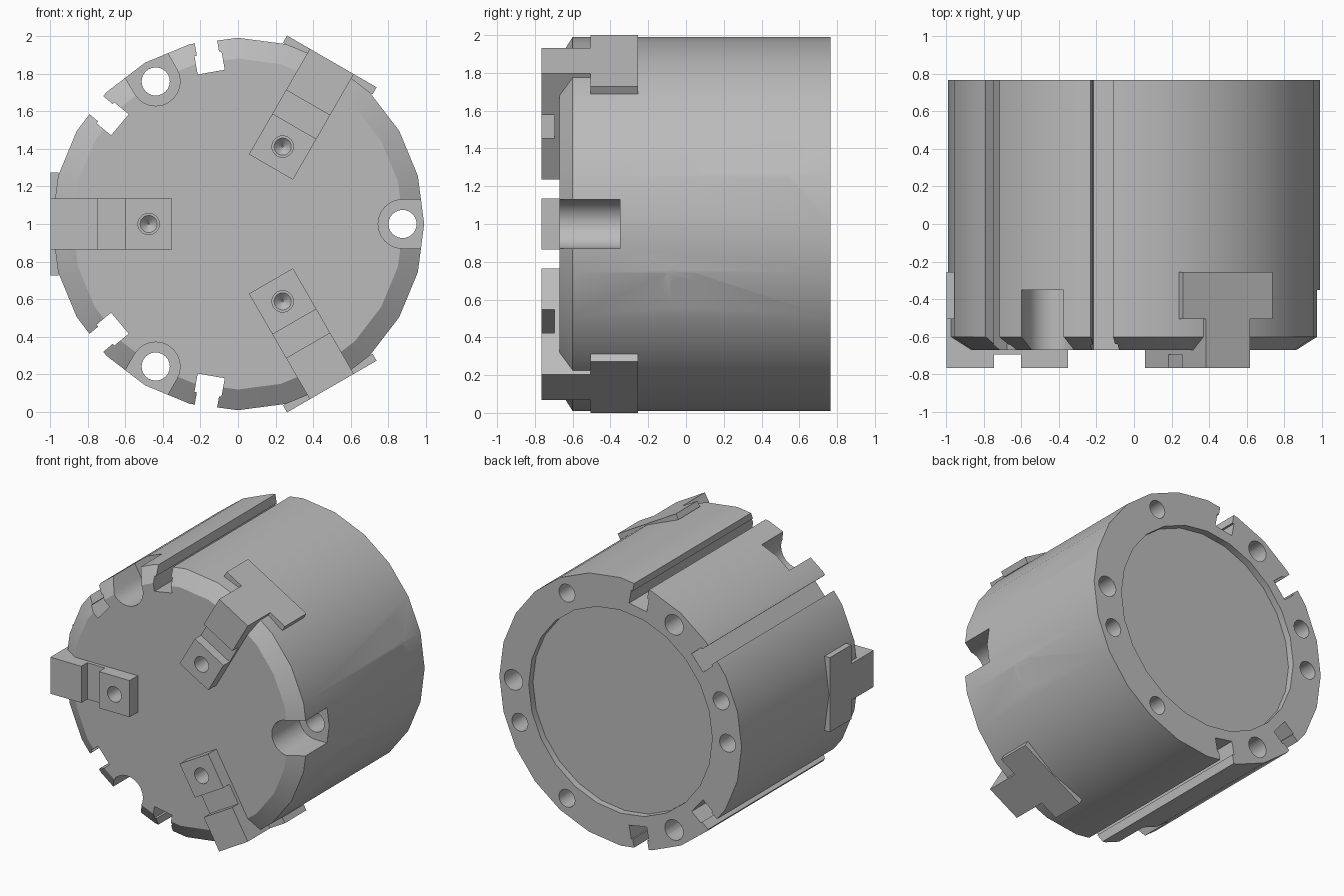
import bpy, bmesh
from math import radians, pi
from mathutils import Matrix, Vector

if "Cube" in bpy.data.objects:
    bpy.data.objects.remove(bpy.data.objects["Cube"], do_unlink=True)

steel = bpy.data.materials.new("machined steel")
steel.use_nodes = True
GREY = (0.5, 0.5, 0.5, 1)
steel.diffuse_color = GREY
steel.node_tree.nodes["Principled BSDF"].inputs["Base Color"].default_value = GREY

R = 0.99          # body radius
BACK, FRONT = 0.765, -0.67
TIP = -0.765      # front of the jaws
JAW_R = 0.998     # outer reach of the jaws


def spin(angle):
    """Turn the +x direction about the chuck axis, which runs along y."""
    return Matrix.Translation((0, 0, 1)) @ Matrix.Rotation(-radians(angle), 4, 'Y')


def finish(name, bm, angle=0):
    bmesh.ops.recalc_face_normals(bm, faces=bm.faces)
    bm.transform(spin(angle))
    mesh = bpy.data.meshes.new(name)
    bm.to_mesh(mesh)
    bm.free()
    mesh.materials.append(steel)
    ob = bpy.data.objects.new(name, mesh)
    bpy.context.collection.objects.link(ob)
    return ob


def box(name, x, y, half_z, angle=0):
    bm = bmesh.new()
    bmesh.ops.create_cube(bm, size=1)
    for v in bm.verts:
        v.co = (x[v.co.x > 0], y[v.co.y > 0], half_z if v.co.z > 0 else -half_z)
    return finish(name, bm, angle)


def rod(name, start, end, r, angle=0, r_end=None, sides=24):
    """Cylinder or cone between two points."""
    start, end = Vector(start), Vector(end)
    bm = bmesh.new()
    bmesh.ops.create_cone(bm, cap_ends=True, segments=sides, radius1=r,
                          radius2=r if r_end is None else r_end, depth=(end - start).length)
    turn = (end - start).to_track_quat('Z', 'Y').to_matrix().to_4x4()
    bm.transform(Matrix.Translation((start + end) / 2) @ turn)
    return finish(name, bm, angle)


def prism(name, profile, half_z, angle=0):
    """Closed x-y profile extruded along z."""
    bm = bmesh.new()
    face = bm.faces.new([bm.verts.new((x, y, -half_z)) for x, y in profile])
    ext = bmesh.ops.extrude_face_region(bm, geom=[face])
    top = [g for g in ext["geom"] if isinstance(g, bmesh.types.BMVert)]
    bmesh.ops.translate(bm, verts=top, vec=(0, 0, 2 * half_z))
    return finish(name, bm, angle)


def lathe(name, profile, sides):
    """Revolve (radius, y) points around y, closing on the axis."""
    bm = bmesh.new()
    verts = [bm.verts.new((r, y, 0)) for r, y in profile]
    edges = [bm.edges.new(pair) for pair in zip(verts, verts[1:])]
    bmesh.ops.spin(bm, geom=verts + edges, cent=(0, 0, 0), axis=(0, 1, 0),
                   angle=2 * pi, steps=sides)
    bmesh.ops.remove_doubles(bm, verts=bm.verts, dist=0.0005)
    return finish(name, bm)


def combine(target, other, operation='DIFFERENCE'):
    mod = target.modifiers.new(other.name, 'BOOLEAN')
    mod.operation, mod.solver, mod.object = operation, 'EXACT', other
    bpy.context.view_layer.objects.active = target
    bpy.ops.object.modifier_apply(modifier=mod.name)
    bpy.data.objects.remove(other, do_unlink=True)


def smooth(ob):
    bpy.ops.object.select_all(action='DESELECT')
    ob.select_set(True)
    bpy.context.view_layer.objects.active = ob
    bpy.ops.object.shade_smooth_by_angle(angle=radians(25))


# Chuck body with front chamfer and shallow round recess in the back
body = lathe("chuck_body", [(0, FRONT), (0.88, FRONT), (R, -0.6), (R, BACK),
                            (0.75, BACK), (0.75, BACK - 0.05), (0, BACK - 0.05)], 24)

# Mounting holes right through, each with an open pocket at the front
for a in (0, 120, 240):
    combine(body, rod("pocket", (0.875, -1, 0), (0.875, -0.35, 0), 0.13, a))
    combine(body, box("pocket_mouth", (0.875, 1.2), (-1, -0.35), 0.13, a))
    combine(body, rod("through_hole", (0.875, -1, 0), (0.875, 1, 0), 0.075, a))

# Blind holes in the back rim
for a in (60, -60, 180, -20, 160):
    combine(body, rod("rim_hole", (0.875, 0.5, 0), (0.875, 1, 0), 0.065, a))

# Undercut slots along the whole body
for a in (100, 140, -100, -140):
    combine(body, box("slot_mouth", (0.85, 1.2), (-1, 1), 0.06, a))
    combine(body, box("slot_floor", (0.82, 0.92), (-1, 1), 0.073, a))

# Key sockets on the side, each in a flat spot face
for a, y in ((20, 0.485), (-20, -0.025)):
    combine(body, rod("spot_face", (0.955, y, 0), (1.2, y, 0), 0.112, a))
    combine(body, rod("key_socket", (0.75, y, 0), (1.2, y, 0), 0.055, a))
smooth(body)

# Three stepped jaws with a wide foot on the rim and two bolt holes each
for i, a in enumerate((60, 180, 300), 1):
    step = TIP + 0.07
    jaw = prism(f"jaw_{i}", [(0.35, TIP), (0.6, TIP), (0.6, step), (0.745, step),
                             (0.745, TIP), (JAW_R, TIP), (JAW_R, -0.4), (0.35, -0.4)], 0.135, a)
    combine(jaw, box("jaw_foot", (0.955, JAW_R), (-0.505, -0.255), 0.275, a), 'UNION')
    for x in (0.475, 0.87):
        combine(jaw, rod("bolt_hole", (x, -0.9, 0), (x, -0.6, 0), 0.057, a))
        combine(jaw, rod("bolt_hole_point", (x, -0.61, 0), (x, -0.56, 0), 0.056, a, r_end=0.004))
        # Matching clearance in the body behind the bolt
        combine(body, rod("bolt_clearance", (x, -0.9, 0), (x, -0.55, 0), 0.06, a))
    smooth(jaw)
